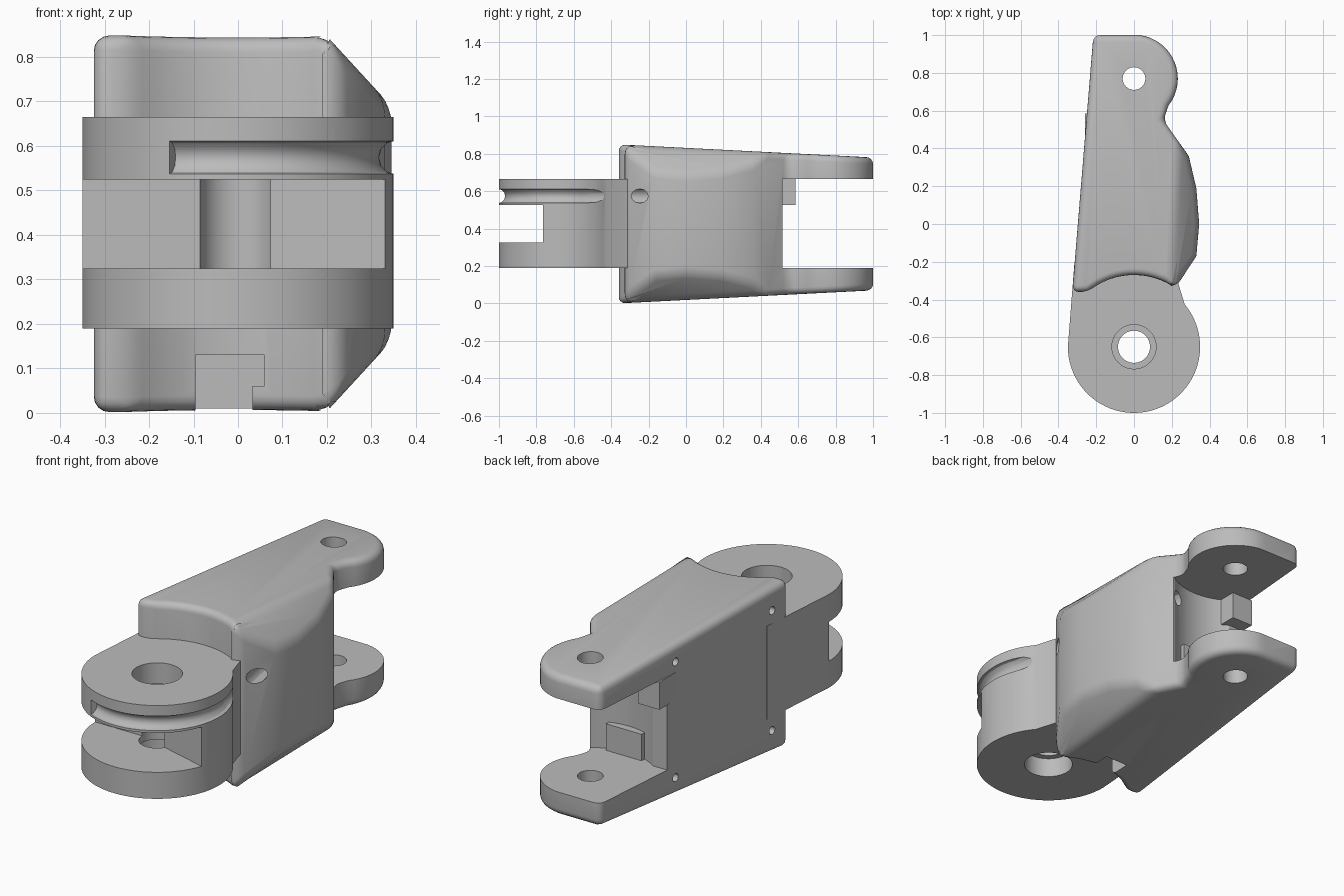
import bpy, bmesh
from math import sin, cos, radians

if "Cube" in bpy.data.objects:
    bpy.data.objects.remove(bpy.data.objects["Cube"])

grey = bpy.data.materials.new("plain grey")
grey.use_nodes = True
grey.diffuse_color = (0.5, 0.5, 0.5, 1)
grey.node_tree.nodes["Principled BSDF"].inputs["Base Color"].default_value = (0.5, 0.5, 0.5, 1)

KNUCKLE_Y, LUG_Y = -0.65, 0.77
FLOOR, CEILING = 0.19, 0.665
SLOT_LOW, SLOT_HIGH = 0.325, 0.525


def arc(cx, cy, r, start, end, steps):
    angles = [radians(start + (end - start) * i / steps) for i in range(steps + 1)]
    return [(cx + r * cos(a), cy + r * sin(a)) for a in angles]


def prism(name, outline, low, high, axis="z"):
    """Extrude a 2D outline along one axis."""
    place = {"x": lambda a, b, h: (h, a, b),
             "y": lambda a, b, h: (a, h, b),
             "z": lambda a, b, h: (a, b, h)}[axis]
    bm = bmesh.new()
    bottom = [bm.verts.new(place(a, b, low)) for a, b in outline]
    top = [bm.verts.new(place(a, b, high)) for a, b in outline]
    bm.faces.new(bottom)
    bm.faces.new(top)
    for i in range(len(outline)):
        j = (i + 1) % len(outline)
        bm.faces.new((bottom[i], bottom[j], top[j], top[i]))
    bmesh.ops.recalc_face_normals(bm, faces=bm.faces)
    mesh = bpy.data.meshes.new(name)
    bm.to_mesh(mesh)
    bm.free()
    mesh.materials.append(grey)
    obj = bpy.data.objects.new(name, mesh)
    bpy.context.collection.objects.link(obj)
    return obj


def box(name, x0, x1, y0, y1, z0, z1):
    return prism(name, [(x0, y0), (x1, y0), (x1, y1), (x0, y1)], z0, z1)


def disc(name, cx, cy, r, low, high, axis="z", steps=48):
    return prism(name, arc(cx, cy, r, 0, 360, steps)[:-1], low, high, axis)


def bake(obj):
    """Replace the mesh by its modified result."""
    bpy.context.view_layer.update()
    graph = bpy.context.evaluated_depsgraph_get()
    mesh = bpy.data.meshes.new_from_object(obj.evaluated_get(graph))
    obj.modifiers.clear()
    obj.data = mesh


def combine(obj, other, operation="DIFFERENCE"):
    mod = obj.modifiers.new("join", "BOOLEAN")
    mod.operation, mod.solver, mod.object = operation, "EXACT", other
    bake(obj)
    bpy.data.objects.remove(other)


# Housing: plan outline trimmed by a tapered side and a chamfered front profile
plan = [(-0.327, -0.36)]
plan += arc(0, KNUCKLE_Y, 0.38, 130, 58, 14)
plan += [(0.225, -0.33), (0.33, -0.17), (0.345, 0), (0.33, 0.19), (0.29, 0.36), (0.155, 0.55)]
plan += arc(0, LUG_Y, 0.232, -38, 82, 16)
plan += [(0, 1), (-0.215, 1)]
housing = prism("housing", plan, -0.1, 1)
taper = [(-0.5, -0.005), (-0.36, 0), (1.2, 0.08), (1.2, 0.77), (-0.36, 0.85), (-0.5, 0.855)]
combine(housing, prism("taper", taper, -1, 1, "x"), "INTERSECT")
chamfer = [(-0.6, -0.1), (0.1, -0.1), (0.6, 0.44), (0.6, 0.41 + 0.01), (0.1, 0.95), (-0.6, 0.95)]
chamfer = [(-0.6, -0.1), (0.105, -0.1), (0.5, 0.33), (0.5, 0.52), (0.105, 0.95), (-0.6, 0.95)]
combine(housing, prism("chamfer", chamfer, -2, 2, "y"), "INTERSECT")
bevel = housing.modifiers.new("rounded edges", "BEVEL")
bevel.width, bevel.segments = 0.035, 4
bevel.limit_method, bevel.angle_limit = "ANGLE", radians(32)
bevel.use_clamp_overlap = False
bake(housing)

# Gap between the rear lugs, with a hollowed back wall
combine(housing, box("gap", -1, 1, 0.515, 2, FLOOR, CEILING))
combine(housing, disc("hollow", 0, LUG_Y, 0.31, FLOOR, CEILING))
combine(housing, disc("pin_hole", 0, LUG_Y, 0.06, -1, 2))

# Stepped notch in the lower front lip
combine(housing, box("notch_upper", -0.095, 0.06, -0.5, -0.17, 0.06, 0.13))
combine(housing, box("notch_lower", -0.095, 0.033, -0.5, -0.17, -0.1, 0.07))

# Small holes on the flat side
for y, z in ((-0.24, 0.12), (-0.24, 0.73), (0.455, 0.13), (0.455, 0.72)):
    combine(housing, disc("side_hole", y, z, 0.02, -0.5, -0.2, "x", 16))

# Front knuckle: round boss blended into the flat side
boss = arc(0, KNUCKLE_Y, 0.35, -180, 40, 48) + [(0.2, -0.2), (-0.315, -0.2)]
knuckle = prism("knuckle", boss, FLOOR, CEILING)
slot = [(-0.5, KNUCKLE_Y), (-0.085, KNUCKLE_Y), (0.33, -0.765), (0.5, -0.81), (0.5, -1.2), (-0.5, -1.2)]
combine(knuckle, prism("slot", slot, SLOT_LOW, SLOT_HIGH))
combine(knuckle, disc("bore", 0, KNUCKLE_Y, 0.085, -1, 2))
for low, high in ((0, 0.29), (0.56, 1)):
    combine(knuckle, disc("counterbore", 0, KNUCKLE_Y, 0.117, low, high))


def cable_path():
    """Tube that follows the rim and runs back through the housing."""
    points = arc(0, KNUCKLE_Y, 0.355, -116, 20, 36) + [(0.11, 0.62)]
    curve = bpy.data.curves.new("cable_path", "CURVE")
    curve.dimensions = "3D"
    curve.bevel_depth, curve.bevel_resolution, curve.use_fill_caps = 0.038, 4, True
    spline = curve.splines.new("POLY")
    spline.points.add(len(points) - 1)
    for p, (x, y) in zip(spline.points, points):
        p.co = (x, y, 0.574, 1)
    source = bpy.data.objects.new("cable_source", curve)
    bpy.context.collection.objects.link(source)
    bpy.context.view_layer.update()
    graph = bpy.context.evaluated_depsgraph_get()
    mesh = bpy.data.meshes.new_from_object(source.evaluated_get(graph))
    bpy.data.objects.remove(source)
    bm = bmesh.new()
    bm.from_mesh(mesh)
    bmesh.ops.remove_doubles(bm, verts=bm.verts, dist=0.0001)
    bmesh.ops.recalc_face_normals(bm, faces=bm.faces)
    bm.to_mesh(mesh)
    bm.free()
    tube = bpy.data.objects.new("cable_path", mesh)
    bpy.context.collection.objects.link(tube)
    return tube


# Cable groove and channel
for part in (housing, knuckle):
    combine(part, cable_path())

# Stops between the lugs
upper_stop = box("upper_stop", -0.26, -0.14, 0.4, 0.585, SLOT_HIGH, CEILING)
lower_stop = box("lower_stop", -0.1, 0.1, 0.4, 0.5, FLOOR, SLOT_LOW)

# One grey finish, smooth curves and sharp corners
bpy.ops.object.select_all(action="DESELECT")
for part in (housing, knuckle, upper_stop, lower_stop):
    part.data.materials.clear()
    part.data.materials.append(grey)
    part.data.polygons.foreach_set("material_index", [0] * len(part.data.polygons))
    part.select_set(True)
bpy.context.view_layer.objects.active = housing
bpy.ops.object.shade_smooth_by_angle(angle=radians(30))
